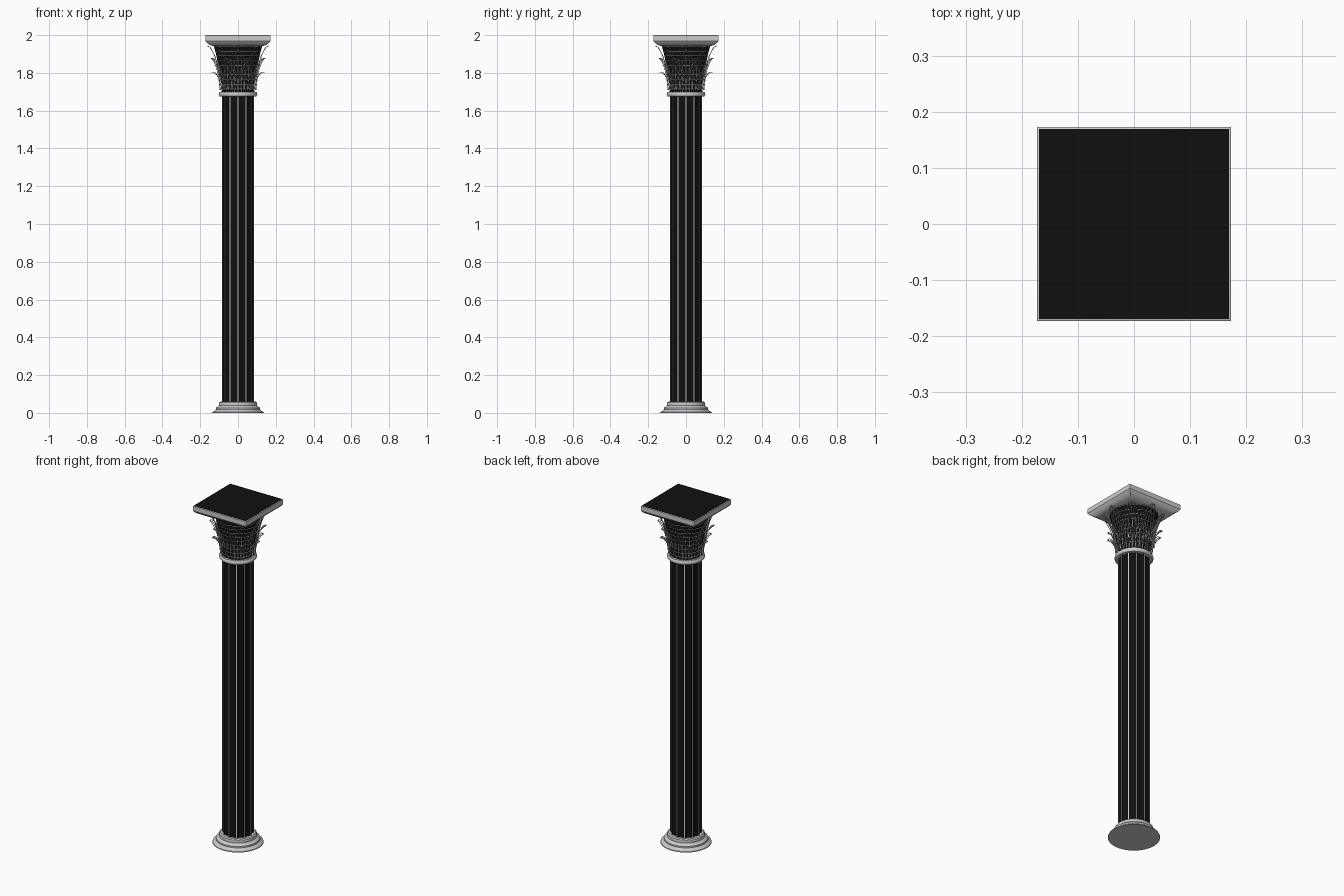
import bpy, bmesh
from math import sin, cos, pi

if "Cube" in bpy.data.objects:
    bpy.data.objects.remove(bpy.data.objects["Cube"])


def material(name, value):
    m = bpy.data.materials.new(name)
    m.diffuse_color = (value, value, value, 1)
    m.use_nodes = True
    m.node_tree.nodes["Principled BSDF"].inputs["Base Color"].default_value = m.diffuse_color
    return m


BLACK = material("black_stone", 0.005)


def make(name, bm, mat=None, smooth=False):
    bmesh.ops.recalc_face_normals(bm, faces=bm.faces)
    me = bpy.data.meshes.new(name)
    bm.to_mesh(me)
    bm.free()
    ob = bpy.data.objects.new(name, me)
    bpy.context.collection.objects.link(ob)
    if mat:
        me.materials.append(mat)
    if smooth:
        bpy.ops.object.select_all(action='DESELECT')
        ob.select_set(True)
        bpy.context.view_layer.objects.active = ob
        bpy.ops.object.shade_smooth_by_angle(angle=0.6)
    return ob


def loft(name, rings, mat=None, smooth=False):
    """Bridge a stack of equal-sized rings and cap both ends."""
    bm = bmesh.new()
    vs = [[bm.verts.new(p) for p in ring] for ring in rings]
    n = len(vs[0])
    for a, b in zip(vs, vs[1:]):
        for i in range(n):
            j = (i + 1) % n
            bm.faces.new((a[i], a[j], b[j], b[i]))
    bm.faces.new(vs[0])
    bm.faces.new(vs[-1])
    return make(name, bm, mat, smooth)


def lathe(name, profile, mat=None, n=64):
    return loft(name, [[(r * cos(2 * pi * i / n), r * sin(2 * pi * i / n), z)
                        for i in range(n)] for r, z in profile], mat, True)


def square(h, z):
    return [(-h, -h, z), (h, -h, z), (h, h, z), (-h, h, z)]


def wires(name, paths, radius, cyclic=False):
    cu = bpy.data.curves.new(name, 'CURVE')
    cu.dimensions = '3D'
    cu.bevel_depth = radius
    cu.bevel_resolution = 0
    for path in paths:
        s = cu.splines.new('POLY')
        s.points.add(len(path) - 1)
        for p, co in zip(s.points, path):
            p.co = (*co, 1)
        s.use_cyclic_u = cyclic
    ob = bpy.data.objects.new(name, cu)
    bpy.context.collection.objects.link(ob)


# Stepped round base
lathe("base", [(.137, 0), (.135, .005), (.122, .011), (.117, .018), (.117, .027),
               (.108, .033), (.101, .039), (.102, .047), (.1, .055), (.094, .06)])

# Shaft with twelve shallow flutes
FLUTES, SEG = 12, 6
ring = []
for i in range(FLUTES * SEG):
    a = 2 * pi * i / (FLUTES * SEG)
    r = .084 - .007 * sin(pi * (i % SEG) / SEG)
    ring.append((r * cos(a), r * sin(a)))
loft("shaft", [[(x, y, z) for x, y in ring] for z in (.055, 1.69)], BLACK)

# Thin light strips on the ridges between flutes
bm = bmesh.new()
for k in range(FLUTES):
    a = 2 * pi * k / FLUTES
    geo = bmesh.ops.create_cube(bm, size=1)['verts']
    for v in geo:
        x, y = .082 + v.co.x * .007, v.co.y * .004
        v.co = (x * cos(a) - y * sin(a), x * sin(a) + y * cos(a), .87 + v.co.z * 1.62)
make("flute_ridges", bm)

# Neck ring below the capital
lathe("neck_ring", [(.08, 1.674), (.096, 1.675), (.1, 1.68), (.102, 1.687),
                    (.1, 1.694), (.096, 1.699), (.08, 1.7)])

# Capital bell
BELL = [(.083, 1.695), (.089, 1.75), (.1, 1.82), (.114, 1.89), (.13, 1.95)]
lathe("capital_bell", BELL, BLACK)


def bell_radius(z):
    for (r0, z0), (r1, z1) in zip(BELL, BELL[1:]):
        if z <= z1:
            return r0 + (r1 - r0) * (z - z0) / (z1 - z0)
    return BELL[-1][0]


# Horizontal bands around the bell
wires("bell_bands", [[((bell_radius(z) + .001) * cos(2 * pi * i / 48),
                       (bell_radius(z) + .001) * sin(2 * pi * i / 48), z)
                      for i in range(48)]
                     for z in [1.715 + .025 * k for k in range(10)]], .0015, True)


def leaf_point(angle, side, h, z0, z1, out):
    z = z0 + (z1 - z0) * h
    r = bell_radius(z) + .004 + out * h ** 4
    z -= .012 * max(0, (h - .85) / .15) ** 2
    return (r * cos(angle) - side * sin(angle), r * sin(angle) + side * cos(angle), z)


def leaf_tier(name, z0, z1, out, offset, width):
    paths = []
    for k in range(8):
        a = 2 * pi * (k + offset) / 8
        for s in (1, .6):
            paths.append([leaf_point(a, -cos(pi * i / 20) * width * s,
                                     max(0, sin(pi * i / 20)) ** .7 * (.55 + .45 * s),
                                     z0, z1, out) for i in range(21)])
        paths.append([leaf_point(a, 0, i / 12, z0, z1, out) for i in range(13)])
    wires(name, paths, .002)


# Three tiers of open-work leaves curling outward
leaf_tier("lower_leaves", 1.7, 1.815, .036, 0, .03)
leaf_tier("middle_leaves", 1.71, 1.89, .036, .5, .034)
leaf_tier("upper_leaves", 1.76, 1.955, .026, 0, .036)

# Square abacus with a tapered underside and a black top panel
loft("abacus", [square(h, z) for h, z in ((.135, 1.942), (.152, 1.95), (.166, 1.96),
                                          (.173, 1.97), (.173, 1.997), (.17, 1.999))],
     smooth=True)
loft("top_panel", [square(.169, 1.99), square(.169, 2.0)], BLACK)
